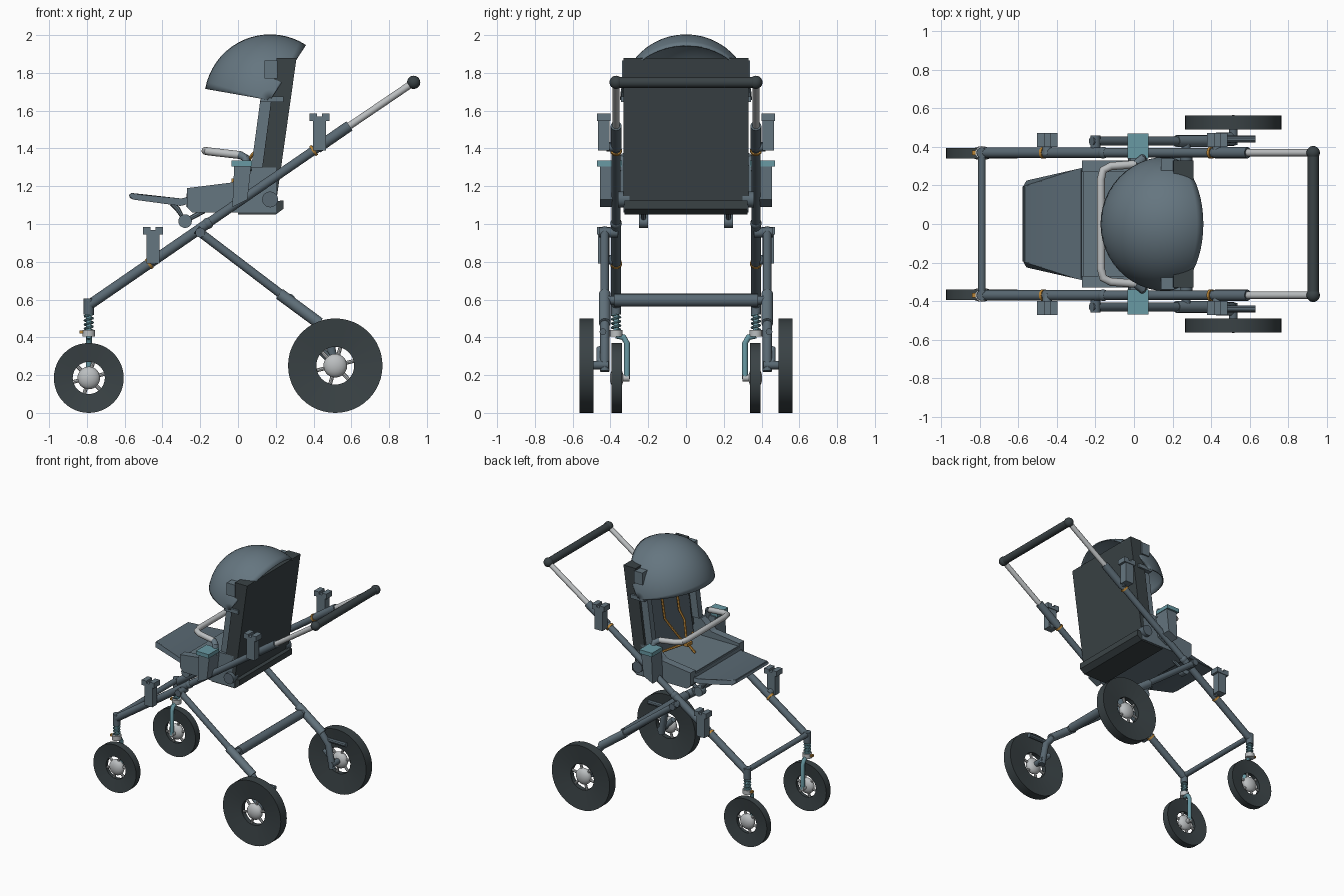
import bpy, bmesh, math
from mathutils import Vector

if "Cube" in bpy.data.objects:
    bpy.data.objects.remove(bpy.data.objects["Cube"])


def material(name, rgb):
    m = bpy.data.materials.new(name)
    m.use_nodes = True
    m.diffuse_color = (*rgb, 1)
    m.node_tree.nodes["Principled BSDF"].inputs["Base Color"].default_value = (*rgb, 1)
    return m


SLATE = material("slate", (0.13, 0.18, 0.215))
TUBE = material("dark slate", (0.10, 0.14, 0.17))
BLACK = material("charcoal", (0.042, 0.055, 0.06))
GREY = material("light grey", (0.5, 0.52, 0.53))
TEAL = material("teal", (0.14, 0.32, 0.37))
ORANGE = material("orange", (0.5, 0.24, 0.04))


def finish(name, bm, mat, smooth=True):
    bmesh.ops.recalc_face_normals(bm, faces=bm.faces)
    me = bpy.data.meshes.new(name)
    bm.to_mesh(me)
    bm.free()
    ob = bpy.data.objects.new(name, me)
    bpy.context.collection.objects.link(ob)
    me.materials.append(mat)
    if smooth:
        bpy.context.view_layer.objects.active = ob
        bpy.ops.object.select_all(action="DESELECT")
        ob.select_set(True)
        bpy.ops.object.shade_smooth_by_angle(angle=math.radians(35))
    return ob


def tube(name, pts, r, mat, sides=16):
    """Round tube along a path, with mitred joints and flat ends."""
    pts = [Vector(p) for p in pts]
    bm = bmesh.new()
    rings = []
    side = None
    for i, p in enumerate(pts):
        d = (pts[min(i + 1, len(pts) - 1)] - pts[max(i - 1, 0)]).normalized()
        ref = side if side else (Vector((0, 1, 0)) if abs(d.y) < 0.9 else Vector((1, 0, 0)))
        side = (ref - d * ref.dot(d)).normalized()
        up = d.cross(side)
        rings.append([bm.verts.new(p + r * (side * math.cos(a) + up * math.sin(a)))
                      for a in (math.tau * k / sides for k in range(sides))])
    for a, b in zip(rings, rings[1:]):
        for k in range(sides):
            j = (k + 1) % sides
            bm.faces.new((a[k], a[j], b[j], b[k]))
    bm.faces.new(rings[0])
    bm.faces.new(rings[-1])
    return finish(name, bm, mat)


def prism(name, profile, y0, y1, mat, bevel=0.0):
    """Side profile in x and z, extruded across y."""
    bm = bmesh.new()
    a = [bm.verts.new((x, y0, z)) for x, z in profile]
    b = [bm.verts.new((x, y1, z)) for x, z in profile]
    bm.faces.new(a)
    bm.faces.new(b)
    for k in range(len(a)):
        j = (k + 1) % len(a)
        bm.faces.new((a[k], a[j], b[j], b[k]))
    if bevel:
        bmesh.ops.bevel(bm, geom=bm.edges[:], offset=bevel, segments=2, affect="EDGES")
    return finish(name, bm, mat, bevel > 0)


def box(name, x0, x1, y0, y1, z0, z1, mat, bevel=0.0):
    return prism(name, [(x0, z0), (x1, z0), (x1, z1), (x0, z1)], min(y0, y1), max(y0, y1), mat, bevel)


def ball(name, c, r, mat, flat=1.0):
    bm = bmesh.new()
    bmesh.ops.create_uvsphere(bm, u_segments=20, v_segments=12, radius=r)
    for v in bm.verts:
        v.co.y *= flat
        v.co += Vector(c)
    return finish(name, bm, mat)


def wheel(name, x, y, r, hole, half, hub):
    """Tyre turned from a ring section, spokes and a round hub."""
    bm = bmesh.new()
    section = [(r, -half), (r, half), (hole, half * 0.5), (hole, -half * 0.5)]
    loop = [bm.verts.new((x + p, y + q, r)) for p, q in section]
    edges = [bm.edges.new((loop[k], loop[(k + 1) % 4])) for k in range(4)]
    bmesh.ops.spin(bm, geom=loop + edges, cent=(x, y, r), axis=(0, 1, 0),
                   angle=math.tau, steps=48, use_merge=True)
    bmesh.ops.remove_doubles(bm, verts=bm.verts, dist=1e-5)
    finish(name + "_tyre", bm, BLACK)
    for k in range(6):
        a = math.tau * k / 6 + 0.25
        tube(name + "_spoke", [(x, y, r), (x + math.cos(a) * hole * 1.05, y, r + math.sin(a) * hole * 1.05)],
             0.01, GREY, 8)
    ball(name + "_hub", (x, y, r), hub, GREY, 0.6)


def rail(x, y=0.0):
    """Point on the sloping main frame."""
    return (x, y, 0.57 + (x + 0.79) * 0.688)


def holder(side, name, x, z):
    """Accessory socket clipped on the frame."""
    y0, y1 = sorted((side * 0.405, side * 0.465))
    box(name + "_post", x - 0.035, x + 0.035, y0, y1, z, z + 0.165, SLATE)
    for k in (-1, 1):
        box(name + "_lip", x + k * 0.033 - 0.02, x + k * 0.033 + 0.02, y0 - 0.006, y1 + 0.006, z + 0.155, z + 0.195, SLATE)
    box(name + "_rim", x - 0.05, x + 0.05, y0 - 0.006, y1 + 0.006, z + 0.155, z + 0.178, SLATE)
    tube(name + "_clamp", [(x, side * 0.36, z + 0.02), (x, side * 0.42, z + 0.02)], 0.025, SLATE)


for s, tag in ((1, "left"), (-1, "right")):
    y = s * 0.37
    # Frame tubes
    tube(tag + "_lower_rail", [rail(-0.79, y), rail(-0.16, y)], 0.027, TUBE)
    tube(tag + "_upper_rail", [rail(-0.2, y), rail(0.59, y)], 0.024, TUBE)
    tube(tag + "_rail_sleeve", [rail(0.42, y), rail(0.59, y)], 0.029, TUBE)
    tube(tag + "_handle_tube", [rail(0.58, y), (0.93, y, 1.75)], 0.019, GREY)
    ball(tag + "_handle_joint", (0.93, y, 1.75), 0.035, BLACK)
    ball(tag + "_rail_end", rail(-0.16, y), 0.03, TUBE)
    for x in (-0.47, 0.4):
        tube(tag + "_rail_ring", [rail(x - 0.006, y), rail(x + 0.006, y)], 0.031, ORANGE)
    # Rear leg, damper and axle
    leg = s * 0.43
    tube(tag + "_rear_leg", [(-0.22, leg, 0.97), (0.43, leg, 0.475)], 0.023, TUBE)
    tube(tag + "_leg_pivot", [(-0.2, s * 0.36, 0.955), (-0.2, s * 0.46, 0.955)], 0.026, TUBE)
    tube(tag + "_damper", [(0.22, leg, 0.63), (0.43, leg, 0.475)], 0.031, SLATE)
    tube(tag + "_rear_link", [(0.4, leg, 0.5), (0.48, leg, 0.4), (0.515, leg, 0.22)], 0.025, TUBE)
    tube(tag + "_trailing_arm", [(0.43, s * 0.455, 0.34), (0.515, s * 0.455, 0.25)], 0.02, SLATE)
    tube(tag + "_brake_lever", [(0.45, s * 0.44, 0.43), (0.63, s * 0.44, 0.43)], 0.018, TUBE, 10)
    tube(tag + "_rear_axle", [(0.515, s * 0.41, 0.253), (0.515, s * 0.53, 0.253)], 0.022, TUBE)
    wheel(tag + "_rear_wheel", 0.515, s * 0.527, 0.25, 0.1, 0.037, 0.063)
    # Front fork with spring
    tube(tag + "_steering_cap", [(-0.79, y, 0.52), (-0.79, y, 0.605)], 0.027, TUBE)
    tube(tag + "_spring_core", [(-0.79, y, 0.42), (-0.79, y, 0.54)], 0.015, TEAL)
    tube(tag + "_spring", [(-0.79 + 0.022 * math.cos(t * 0.6), y + 0.022 * math.sin(t * 0.6), 0.435 + t * 0.0021)
                           for t in range(45)], 0.006, TEAL, 6)
    tube(tag + "_fork_collar", [(-0.79, y, 0.405), (-0.79, y, 0.44)], 0.034, GREY)
    box(tag + "_fork_lever", -0.84, -0.8, y - 0.012, y + 0.012, 0.42, 0.435, ORANGE)
    tube(tag + "_fork", [(-0.79, y, 0.41), (-0.79, s * 0.33, 0.4), (-0.79, s * 0.313, 0.37),
                         (-0.79, s * 0.313, 0.18)], 0.016, TEAL)
    tube(tag + "_front_axle", [(-0.79, s * 0.3, 0.185), (-0.79, s * 0.4, 0.185)], 0.018, GREY)
    wheel(tag + "_front_wheel", -0.79, s * 0.367, 0.185, 0.085, 0.027, 0.06)
    # Sockets on the frame
    holder(s, tag + "_rear_socket", 0.432, 1.39)
    holder(s, tag + "_front_socket", -0.45, 0.79)
    # Seat mount
    prism(tag + "_seat_mount", [(-0.03, 1.09), (0.05, 1.13), (0.07, 1.31), (-0.02, 1.31)],
          *sorted((s * 0.33, s * 0.455)), SLATE)
    box(tag + "_mount_cap", -0.035, 0.075, s * 0.34, s * 0.47, 1.305, 1.335, TEAL)
    tube(tag + "_recline_hub", [(0.17, s * 0.3, 1.13), (0.17, s * 0.36, 1.13)], 0.042, TUBE, 20)
    # Seat sides
    prism(tag + "_seat_side", [(-0.27, 1.09), (-0.24, 1.06), (0.2, 1.06), (0.2, 1.3), (0.06, 1.3),
                               (-0.03, 1.22), (-0.27, 1.19)], *sorted((s * 0.27, s * 0.33)), SLATE)
    prism(tag + "_back_wing", [(0.07, 1.3), (0.2, 1.3), (0.25, 1.67), (0.12, 1.67)],
          *sorted((s * 0.26, s * 0.31)), SLATE)
    prism(tag + "_back_frame", [(0.12, 1.24), (0.205, 1.24), (0.3, 1.88), (0.205, 1.88)],
          *sorted((s * 0.25, s * 0.33)), BLACK)
    # Canopy bracket
    box(tag + "_canopy_bracket", 0.14, 0.21, s * 0.27, s * 0.34, 1.77, 1.865, SLATE)
    box(tag + "_canopy_pivot", 0.12, 0.24, s * 0.3, s * 0.345, 1.645, 1.675, SLATE)
    # Footrest hinge
    tube(tag + "_footrest_hinge", [(-0.28, s * 0.2, 1.015), (-0.28, s * 0.25, 1.015)], 0.036, SLATE, 20)
    tube(tag + "_footrest_arm", [(-0.35, s * 0.225, 1.11), (-0.32, s * 0.225, 1.08), (-0.28, s * 0.225, 1.015),
                                 (-0.18, s * 0.225, 1.07)], 0.014, SLATE, 8)
    # Harness
    tube(tag + "_shoulder_strap", [(0.16, s * 0.09, 1.68), (0.12, s * 0.09, 1.42), (0.07, s * 0.08, 1.36),
                                   (0.01, s * 0.02, 1.24)], 0.009, ORANGE, 6)
    tube(tag + "_lap_strap", [(0.08, s * 0.2, 1.21), (0.0, s * 0.02, 1.23)], 0.009, ORANGE, 6)
    # Bumper bar stem
    tube(tag + "_bumper_stem", [(0.01, s * 0.31, 1.365), (0.04, s * 0.335, 1.35), (0.05, s * 0.35, 1.28)], 0.022, SLATE)

# Cross members
tube("handle_bar", [(0.93, -0.37, 1.75), (0.93, 0.37, 1.75)], 0.029, BLACK)
tube("front_crossbar", [(-0.79, -0.37, 0.585), (-0.79, 0.37, 0.585)], 0.02, TUBE)
tube("rear_crossbar", [(0.27, -0.38, 0.597), (0.27, 0.38, 0.597)], 0.034, TUBE)
tube("rear_crossbar_core", [(0.27, -0.43, 0.597), (0.27, 0.43, 0.597)], 0.023, TUBE)

# Seat
prism("seat_pan", [(-0.28, 1.1), (-0.24, 1.06), (0.2, 1.06), (0.2, 1.17), (-0.27, 1.17)], -0.29, 0.29, SLATE, 0.008)
prism("seat_base", [(0.0, 1.05), (0.2, 1.05), (0.24, 1.08), (0.24, 1.125), (0.0, 1.1)], -0.325, 0.325, BLACK)
prism("back_panel", [(0.17, 1.1), (0.2, 1.1), (0.31, 1.88), (0.265, 1.88)], -0.33, 0.33, BLACK)
prism("back_pad", [(0.1, 1.17), (0.19, 1.17), (0.27, 1.82), (0.2, 1.82)], -0.25, 0.25, TUBE, 0.008)
box("buckle", -0.035, 0.02, -0.03, 0.03, 1.215, 1.24, ORANGE)
tube("crotch_strap", [(-0.01, 0, 1.23), (-0.08, 0, 1.17)], 0.01, ORANGE, 6)

# Footrest, narrowing towards the toes
foot = prism("footrest", [(-0.58, 1.145), (-0.56, 1.13), (-0.3, 1.095), (-0.23, 1.12), (-0.23, 1.15),
                          (-0.3, 1.13), (-0.57, 1.165)], -0.3, 0.3, TUBE, 0.005)
for v in foot.data.vertices:
    t = min(1, max(0, (v.co.x + 0.56) / 0.33))
    v.co.y *= (0.225 + 0.075 * t) / 0.3 if v.co.x > -0.562 else 0.66

# Bumper bar
tube("bumper_bar", [(0.01, -0.31, 1.365), (-0.12, -0.3, 1.38), (-0.16, -0.28, 1.385), (-0.172, -0.23, 1.387),
                    (-0.172, 0.23, 1.387), (-0.16, 0.28, 1.385), (-0.12, 0.3, 1.38), (0.01, 0.31, 1.365)], 0.021, GREY)

# Canopy, a spherical wedge hinged across the seat
bm = bmesh.new()
R, U, V = 0.345, 18, 24
grid = []
for i in range(U + 1):
    a = math.radians(57 + (170 - 57) * i / U)
    row = []
    for j in range(V + 1):
        b = math.radians(-88 + 176 * j / V)
        row.append(bm.verts.new((0.17 + R * math.cos(b) * math.cos(a), R * math.sin(b),
                                 1.655 + R * math.cos(b) * math.sin(a))))
    grid.append(row)
for p, q in zip(grid, grid[1:]):
    for j in range(V):
        bm.faces.new((p[j], p[j + 1], q[j + 1], q[j]))
canopy = finish("canopy", bm, SLATE)
shell = canopy.modifiers.new("Shell", "SOLIDIFY")
shell.thickness = 0.008
shell.offset = 0
